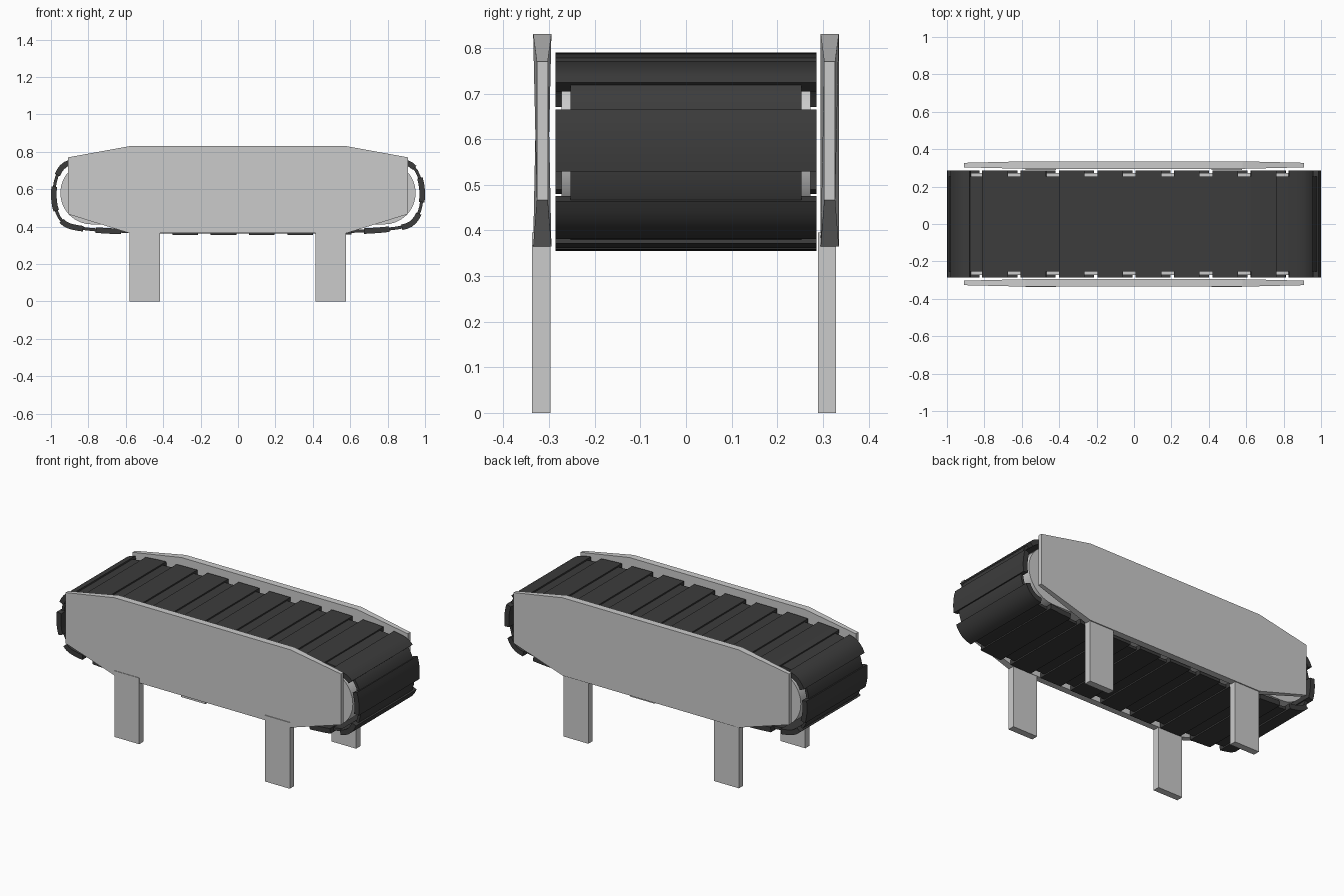
import bpy, bmesh, math
from mathutils import Vector

if "Cube" in bpy.data.objects:
    bpy.data.objects.remove(bpy.data.objects["Cube"])

CZ = 0.5725  # mid height of the belt loop


def add_object(name, bm, mat=None, smooth=False):
    bmesh.ops.recalc_face_normals(bm, faces=bm.faces)
    me = bpy.data.meshes.new(name)
    bm.to_mesh(me)
    bm.free()
    ob = bpy.data.objects.new(name, me)
    bpy.context.collection.objects.link(ob)
    if mat:
        me.materials.append(mat)
    if smooth:
        bpy.ops.object.select_all(action='DESELECT')
        ob.select_set(True)
        bpy.context.view_layer.objects.active = ob
        bpy.ops.object.shade_smooth_by_angle(angle=math.radians(30))
    return ob


def prism(bm, loop_a, loop_b):
    a = [bm.verts.new(p) for p in loop_a]
    b = [bm.verts.new(p) for p in loop_b]
    bm.faces.new(a)
    bm.faces.new(b[::-1])
    for i in range(len(a)):
        j = (i + 1) % len(a)
        bm.faces.new((a[i], b[i], b[j], a[j]))


def box(name, x0, x1, y0, y1, z0, z1):
    bm = bmesh.new()
    loop = [(x0, z0), (x1, z0), (x1, z1), (x0, z1)]
    prism(bm, [(x, y0, z) for x, z in loop], [(x, y1, z) for x, z in loop])
    return add_object(name, bm)


# Belt path: rounded loop, clockwise from the top centre
q = [(0.6, 0.2175), (0.87, 0.198), (0.955, 0.165), (1.0, 0.065)]
right = q + [(x, -z) for x, z in q[::-1]]
path = [Vector((x, z)) for x, z in [(0, 0.2175)] + right + [(0, -0.2175)]
        + [(-x, -z) for x, z in right]]
for _ in range(3):
    new = []
    for i, a in enumerate(path):
        b = path[(i + 1) % len(path)]
        new += [a.lerp(b, 0.25), a.lerp(b, 0.75)]
    path = new
start = max(range(len(path)), key=lambda i: path[i].y - abs(path[i].x))
path = path[start:] + path[:start]
n = len(path)
dist = [0.0]
for i in range(n):
    dist.append(dist[-1] + (path[(i + 1) % n] - path[i]).length)
total = dist[-1]
origin = -path[0].x  # path length at x = 0


def point_at(s):
    s %= total
    i = max(k for k in range(n) if dist[k] <= s)
    t = (s - dist[i]) / (dist[i + 1] - dist[i])
    return path[i].lerp(path[(i + 1) % n], t)


def section(bm, s, half_width, outer, inner):
    p = point_at(s)
    d = (point_at(s + 0.01) - point_at(s - 0.01)).normalized()
    inward = Vector((d.y, -d.x))
    a, b = p + inward * outer, p + inward * inner
    w = half_width
    return [bm.verts.new((v.x, y, v.y + CZ))
            for v, y in ((a, -w), (a, w), (b, w), (b, -w))]


def strip(bm, s0, s1, steps, half_width, outer, inner, closed=False):
    count = steps if closed else steps + 1
    rings = [section(bm, s0 + (s1 - s0) * i / steps, half_width, outer, inner)
             for i in range(count)]
    for i in range(steps):
        a, b = rings[i], rings[(i + 1) % count]
        for k in range(4):
            m = (k + 1) % 4
            bm.faces.new((a[k], a[m], b[m], b[k]))
    if not closed:
        bm.faces.new(rings[0])
        bm.faces.new(rings[-1][::-1])


dark = bpy.data.materials.new("dark_rubber")
dark.diffuse_color = (0.045, 0.045, 0.045, 1)
dark.use_nodes = True
dark.node_tree.nodes["Principled BSDF"].inputs["Base Color"].default_value = dark.diffuse_color

# Narrow continuous belt under the slats
bm = bmesh.new()
strip(bm, 0, total, 132, 0.253, 0.008, 0.024, closed=True)
add_object("belt_band", bm, dark, True)

# Wide slats with gaps between them
bm = bmesh.new()
COUNT = 22
pitch = total / COUNT
gap = 0.068
for i in range(COUNT):
    s = origin - 0.025 + i * pitch
    strip(bm, s + gap / 2, s + pitch - gap / 2, 5, 0.286, 0.0, 0.03)
add_object("belt_slats", bm, dark, True)

# Inner body with round ends that carries the belt
R, CX, SEG = 0.168, 0.782, 16
loop = []
for side in (1, -1):
    for i in range(SEG + 1):
        a = math.pi / 2 - math.pi * i / SEG
        loop.append((side * (CX + R * math.cos(a)), 0.58 + side * R * math.sin(a)))
bm = bmesh.new()
prism(bm, [(x, -0.273, z) for x, z in loop], [(x, 0.273, z) for x, z in loop])
add_object("roller_bed", bm, None, True)

# Side panels, thinner toward both ends
outline = [(-0.91, 0.77), (-0.58, 0.83), (0.58, 0.83), (0.91, 0.77),
           (0.91, 0.467), (0.58, 0.365), (-0.58, 0.365), (-0.91, 0.467)]
for name, side in (("front_panel", -1), ("back_panel", 1)):
    bm = bmesh.new()
    faces = []
    for mid, end in ((0.295, 0.303), (0.335, 0.327)):
        faces.append([(x, side * (end if abs(x) > 0.6 else mid), z) for x, z in outline])
    prism(bm, *faces)
    add_object(name, bm)

# Four legs
for row, y0, y1 in (("front", -0.337, -0.297), ("back", 0.289, 0.329)):
    for col, x0 in (("left", -0.58), ("right", 0.415)):
        box(f"{row}_{col}_leg", x0, x0 + 0.163, y0, y1, 0.0, 0.395)
